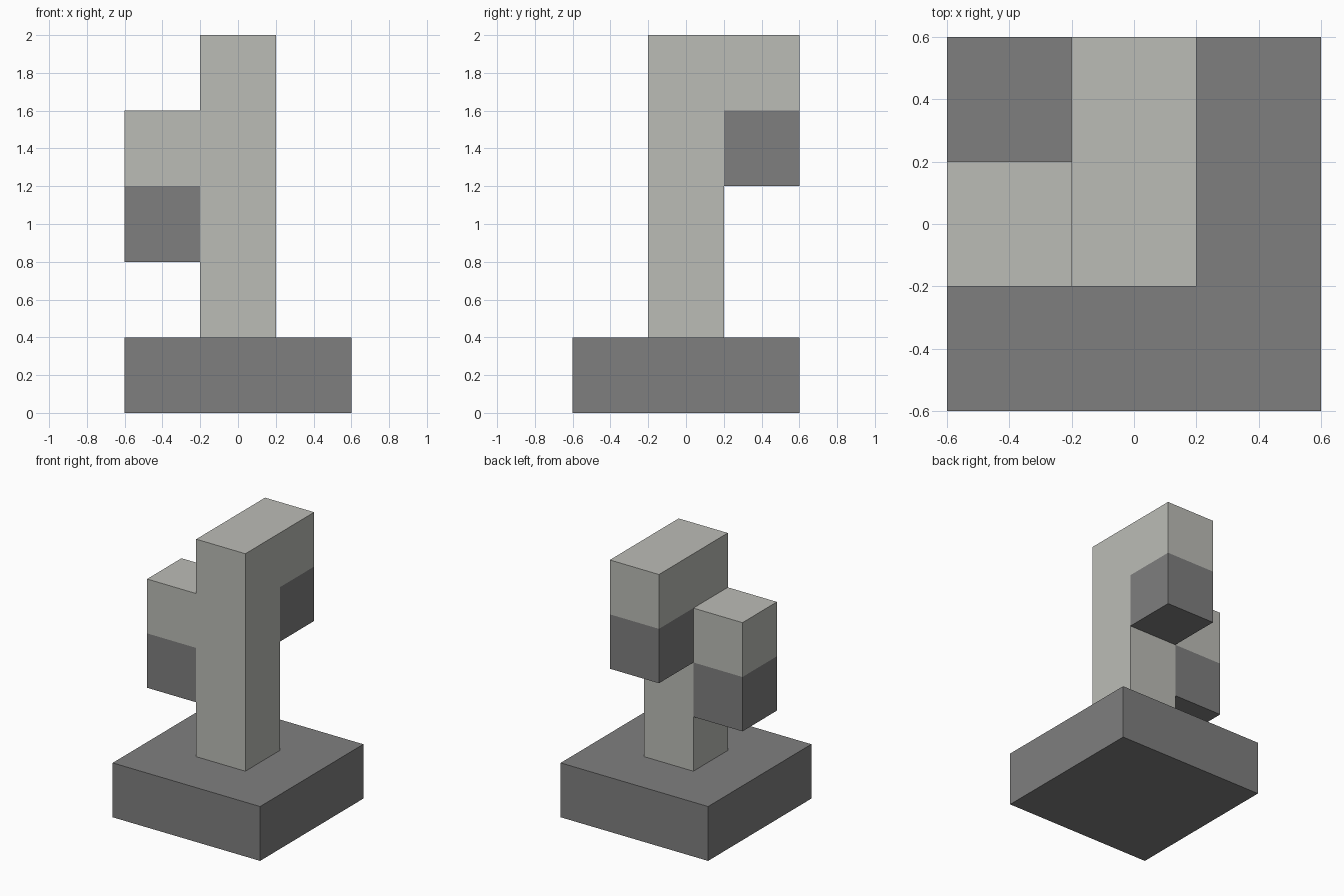
import bpy
import bmesh
from mathutils import Vector

CELL = 0.4

cube = bpy.data.objects.get("Cube")
if cube:
    bpy.data.objects.remove(cube, do_unlink=True)


def material(name, color):
    mat = bpy.data.materials.new(name)
    mat.use_nodes = True
    mat.diffuse_color = color
    bsdf = next(n for n in mat.node_tree.nodes if n.type == "BSDF_PRINCIPLED")
    bsdf.inputs["Base Color"].default_value = color
    bsdf.inputs["Roughness"].default_value = 0.9
    return mat


def block_part(name, cells, mat):
    """Join grid cells into one closed solid without inner walls or seams."""
    bm = bmesh.new()
    for cell in cells:
        centre = Vector((cell[0], cell[1], cell[2] + 0.5)) * CELL
        made = bmesh.ops.create_cube(bm, size=CELL)["verts"]
        bmesh.ops.translate(bm, verts=made, vec=centre)
        faces = {f for v in made for f in v.link_faces}
        inner = []
        for f in faces:
            step = f.calc_center_median() - centre
            beside = tuple(round(c + 2 * s / CELL) for c, s in zip(cell, step))
            if beside in cells:
                inner.append(f)
        bmesh.ops.delete(bm, geom=inner, context="FACES")
    bmesh.ops.remove_doubles(bm, verts=bm.verts[:], dist=0.001)
    bmesh.ops.dissolve_limit(bm, angle_limit=0.01, verts=bm.verts[:], edges=bm.edges[:])
    bmesh.ops.recalc_face_normals(bm, faces=bm.faces[:])
    mesh = bpy.data.meshes.new(name)
    bm.to_mesh(mesh)
    bm.free()
    mesh.materials.append(mat)
    obj = bpy.data.objects.new(name, mesh)
    bpy.context.collection.objects.link(obj)
    return obj


light_stone = material("light stone", (0.50, 0.505, 0.47, 1))
dark_stone = material("dark stone", (0.212, 0.212, 0.212, 1))

# Square plinth, one cell high
block_part("base", {(x, y, 0) for x in (-1, 0, 1) for y in (-1, 0, 1)}, dark_stone)

# Upright post with an arm to the back at the top and an arm to the right below it
post = {(0, 0, z) for z in range(1, 5)}
block_part("post_and_arms", post | {(0, 1, 4), (-1, 0, 3)}, light_stone)

# Blocks hanging under the two arms
block_part("back_hanging_block", {(0, 1, 3)}, dark_stone)
block_part("right_hanging_block", {(-1, 0, 2)}, dark_stone)
